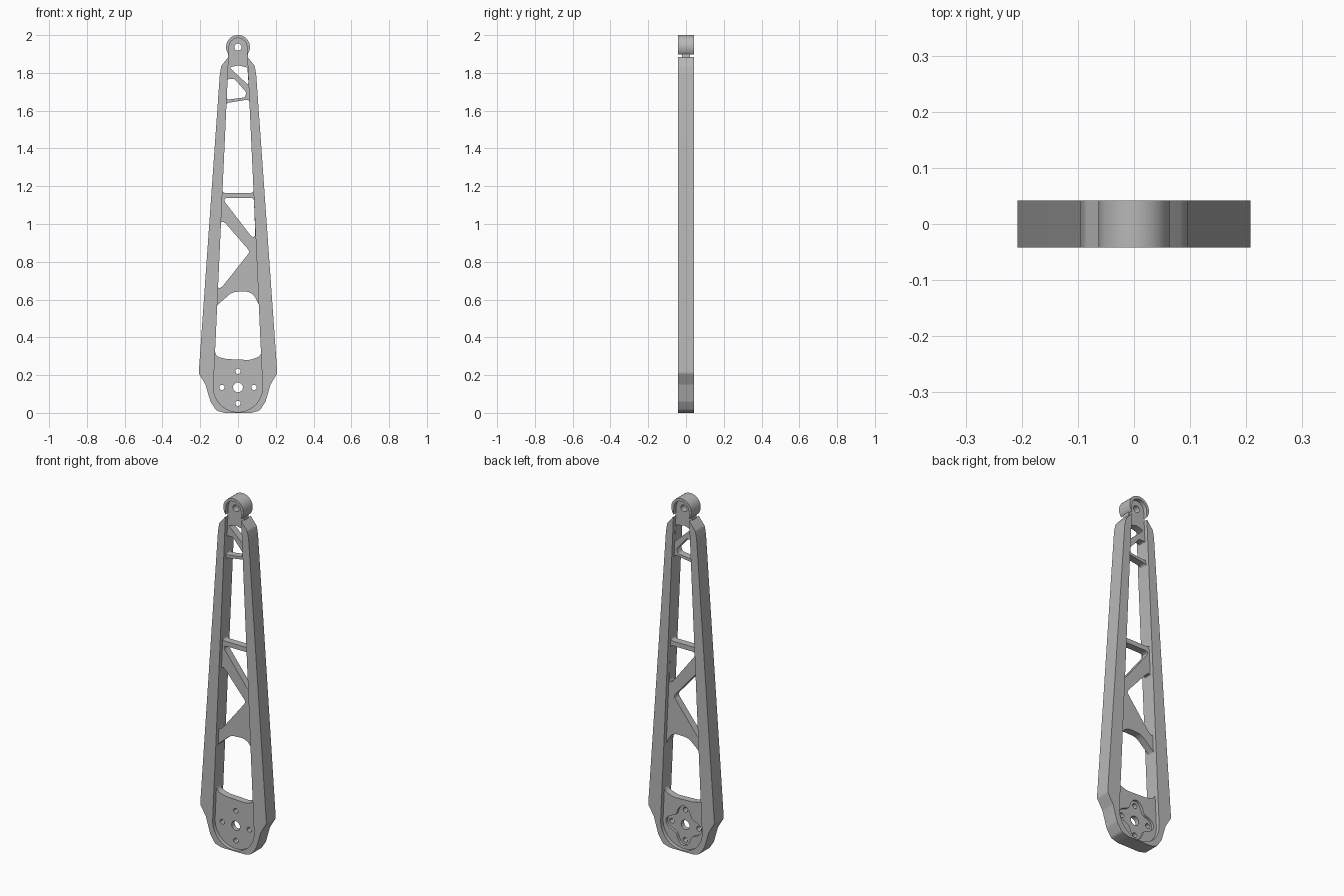
import bpy
import bmesh
from math import cos, sin, tan, pi, radians
from mathutils import Vector

HALF = 0.042        # half thickness of the rim
WEB = 0.02          # half thickness of the web
HUB = (0, 0.135)    # lower pivot
TIP = (0, 1.937)    # upper pivot

old = bpy.data.objects.get("Cube")
if old:
    bpy.data.objects.remove(old, do_unlink=True)

grey = bpy.data.materials.new("plain grey")
grey.use_nodes = True
grey.diffuse_color = (0.48, 0.48, 0.48, 1)
grey.node_tree.nodes["Principled BSDF"].inputs["Base Color"].default_value = grey.diffuse_color


def arc(centre, r, start=0, end=360, n=32):
    """Points along an arc, angles in degrees; a full turn is left open."""
    last = n if end - start >= 360 else n - 1
    angles = [radians(start + (end - start) * i / last) for i in range(n)]
    return [(centre[0] + r * cos(a), centre[1] + r * sin(a)) for a in angles]


def rounded(points, r, n=6):
    """Round every corner of a closed polygon."""
    pts = [Vector(p) for p in points]
    out = []
    for i, p in enumerate(pts):
        a, b = pts[i - 1] - p, pts[(i + 1) % len(pts)] - p
        reach = min(r / tan(a.angle(b) / 2), 0.48 * a.length, 0.48 * b.length)
        a, b = p + a.normalized() * reach, p + b.normalized() * reach
        for k in range(n + 1):
            t = k / n
            out.append(a * (1 - t) ** 2 + p * 2 * t * (1 - t) + b * t * t)
    return out


def prism(name, outlines, y0, y1):
    """Extrude closed x-z outlines from y0 to y1."""
    bm = bmesh.new()
    for outline in outlines:
        face = bm.faces.new([bm.verts.new((p[0], y0, p[1])) for p in outline])
        ext = bmesh.ops.extrude_face_region(bm, geom=[face], use_keep_orig=True)
        top = [v for v in ext["geom"] if isinstance(v, bmesh.types.BMVert)]
        bmesh.ops.translate(bm, verts=top, vec=(0, y1 - y0, 0))
    bmesh.ops.recalc_face_normals(bm, faces=bm.faces)
    mesh = bpy.data.meshes.new(name)
    bm.to_mesh(mesh)
    bm.free()
    mesh.materials.append(grey)
    ob = bpy.data.objects.new(name, mesh)
    bpy.context.collection.objects.link(ob)
    return ob


def activate(ob):
    bpy.ops.object.select_all(action="DESELECT")
    ob.select_set(True)
    bpy.context.view_layer.objects.active = ob


def cut(ob, outlines, y0, y1):
    """Subtract prisms from an object."""
    cutter = prism("cutter", outlines, y0, y1)
    cutter.hide_render = True
    mod = ob.modifiers.new("cut", "BOOLEAN")
    mod.operation, mod.solver, mod.object = "DIFFERENCE", "EXACT", cutter
    activate(ob)
    bpy.ops.object.modifier_apply(modifier=mod.name)
    bpy.data.objects.remove(cutter, do_unlink=True)


def capsule(grow=0):
    """Tapered slot outline around both pivots."""
    tilt = 2.6
    return (arc(TIP, 0.047 + grow, tilt, 180 - tilt, 24)
            + arc(HUB, 0.13 + grow, 180 - tilt, 360 + tilt, 40))


# Rim: right half of the outline, mirrored
side = [(0.05, 1.885), (0.088, 1.838), (0.096, 1.795), (0.208, 0.21),
        (0.172, 0.15), (0.146, 0.06), (0.115, 0.012), (0.07, 0)]
half = rounded([(0, 1.9)] + side + [(0, 0)], 0.03)
half = [p for p in half if p[0] > 0.045 and p[1] < 1.893]
outline = (arc(TIP, 0.063, -42, 222, 40)[::-1] + [(p[0], p[1]) for p in half]
           + [(-p[0], p[1]) for p in reversed(half)])
rim = prism("outer_rim", [outline], -HALF, HALF)
cut(rim, [capsule()], -0.1, 0.1)

# Web: openings between the struts
openings = [
    rounded([(-0.122, 0.3), (-0.122, 0.56), (-0.03, 0.64), (0.075, 0.645),
             (0.116, 0.56), (0.125, 0.3), (0.06, 0.28), (-0.06, 0.285)], 0.07),
    rounded([(-0.094, 1.036), (0.064, 0.854), (-0.113, 0.63)], 0.022),
    rounded([(-0.086, 1.138), (0.084, 1.138), (0.093, 0.905)], 0.018),
    rounded([(-0.061, 1.64), (0.06, 1.66), (0.083, 1.165), (-0.083, 1.165)], 0.016),
    rounded([(-0.056, 1.768), (-0.018, 1.768), (0.045, 1.695),
             (0.035, 1.67), (-0.06, 1.658)], 0.012),
    rounded([(-0.045, 1.828), (0, 1.84), (0.05, 1.828), (0.056, 1.735)], 0.006),
]

# Pivot and screw holes
holes = [arc(TIP, 0.019, n=24), arc(HUB, 0.026, n=24)]
for i in range(4):
    holes.append(arc(arc(HUB, 0.085, n=4)[i], 0.014, n=16))

web = prism("inner_web", [capsule(0.003)], -WEB, WEB)
cut(web, openings + holes, -0.1, 0.1)

# Four-lobed pocket on the back of the hub
lobes = []
for i in range(64):
    a = 2 * pi * i / 64
    r = 0.092 + 0.02 * cos(4 * a)
    lobes.append((HUB[0] + r * cos(a), HUB[1] + r * sin(a)))
cut(web, [lobes], WEB - 0.014, 0.1)

for ob in (rim, web):
    activate(ob)
    bpy.ops.object.shade_smooth_by_angle(angle=radians(30))
